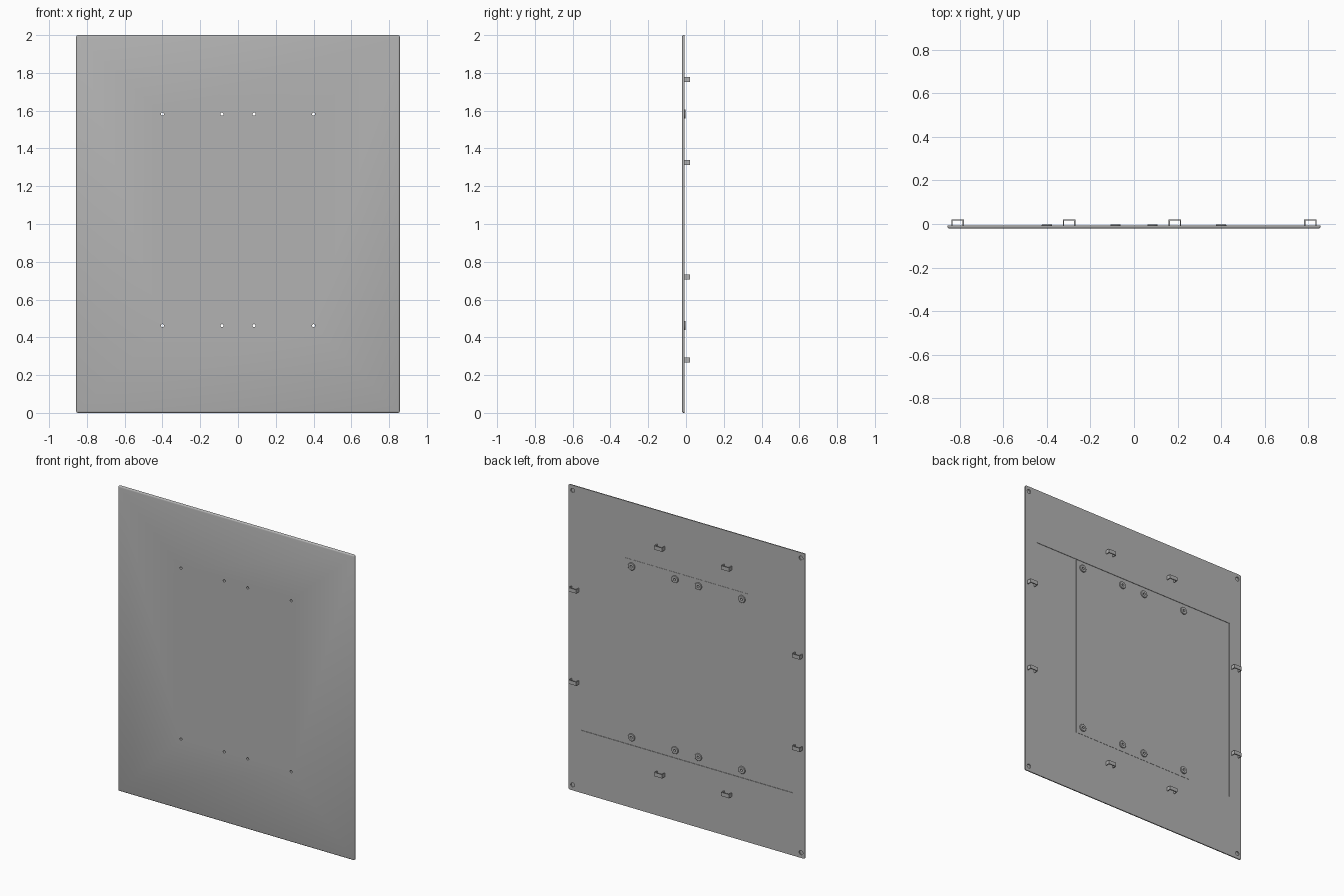
import bpy, bmesh
from math import pi, radians
from mathutils import Matrix, Vector

old = bpy.data.objects.get("Cube")
if old:
    bpy.data.objects.remove(old, do_unlink=True)

grey = bpy.data.materials.new("plain_grey")
grey.use_nodes = True
GREY = (0.45, 0.45, 0.45, 1)
grey.diffuse_color = GREY
grey.node_tree.nodes["Principled BSDF"].inputs["Base Color"].default_value = GREY

FRONT, BACK = -0.021, -0.008
HALF = 0.857


def make(name, bm):
    bmesh.ops.recalc_face_normals(bm, faces=bm.faces)
    mesh = bpy.data.meshes.new(name)
    bm.to_mesh(mesh)
    bm.free()
    mesh.materials.append(grey)
    ob = bpy.data.objects.new(name, mesh)
    bpy.context.collection.objects.link(ob)
    return ob


def box(bm, x, y, z):
    size = [b - a for a, b in (x, y, z)]
    mid = [(a + b) / 2 for a, b in (x, y, z)]
    bmesh.ops.create_cube(bm, size=1, matrix=Matrix.Translation(mid) @ Matrix.Diagonal((*size, 1)))


def cylinder(bm, x, z, r, y0, y1):
    place = Matrix.Translation((x, (y0 + y1) / 2, z)) @ Matrix.Rotation(pi / 2, 4, "X")
    bmesh.ops.create_cone(bm, cap_ends=True, segments=24, radius1=r, radius2=r,
                          depth=y1 - y0, matrix=place)


def combine(target, tool, operation):
    mod = target.modifiers.new(operation, "BOOLEAN")
    mod.operation, mod.solver, mod.object = operation, "EXACT", tool
    bpy.context.view_layer.objects.active = target
    bpy.ops.object.modifier_apply(modifier=mod.name)
    bpy.data.objects.remove(tool, do_unlink=True)


def smooth(ob):
    bpy.ops.object.select_all(action="DESELECT")
    ob.select_set(True)
    bpy.context.view_layer.objects.active = ob
    bpy.ops.object.shade_smooth_by_angle(angle=radians(30))


# Panel with rounded front edges
bm = bmesh.new()
box(bm, (-HALF, HALF), (FRONT, BACK), (0, 2))
rim = [e for e in bm.edges if all(v.co.y < -0.02 for v in e.verts)
       or abs(e.verts[0].co.y - e.verts[1].co.y) > 0.001]
bmesh.ops.bevel(bm, geom=rim, offset=0.009, segments=3, profile=0.5, affect="EDGES")
panel = make("panel", bm)

# Shallow recess in the back, with a raised field in the middle
bm = bmesh.new()
box(bm, (-0.765, 0.765), (BACK - 0.003, 0.01), (0.41, 1.63))
combine(panel, make("recess_cutter", bm), "DIFFERENCE")
bm = bmesh.new()
box(bm, (-0.45, 0.45), (-0.014, BACK - 0.0015), (0.414, 1.626))
combine(panel, make("raised_field", bm), "UNION")

# Through holes for the fasteners and blind holes in the corners
spots = [(x, z) for x in (-0.4, -0.085, 0.085, 0.4) for z in (0.462, 1.582)]
bm = bmesh.new()
for x, z in spots:
    cylinder(bm, x, z, 0.008, -0.04, 0.02)
for x in (-0.828, 0.828):
    for z in (0.035, 1.965):
        cylinder(bm, x, z, 0.014, BACK - 0.007, 0.01)
combine(panel, make("hole_cutter", bm), "DIFFERENCE")
smooth(panel)

# Ring bosses around the through holes
for i, (x, z) in enumerate(spots):
    bm = bmesh.new()
    ring = [(0.008, -0.011), (0.024, -0.011), (0.024, -0.004), (0.022, -0.002), (0.008, -0.002)]
    verts = [bm.verts.new((r, y, 0)) for r, y in ring]
    edges = [bm.edges.new((verts[k - 1], verts[k])) for k in range(len(verts))]
    bmesh.ops.spin(bm, geom=verts + edges, axis=(0, 1, 0), cent=(0, 0, 0),
                   angle=2 * pi, steps=24, use_merge=True)
    boss = make(f"boss_{i + 1}", bm)
    boss.location = (x, 0, z)
    smooth(boss)

# Thin strap loops for cables
W, T, H, TOP = 0.0285, 0.005, 0.0125, 0.021
loops = [(x, z) for x in (-0.81, 0.81) for z in (0.72, 1.325)]
loops += [(x, z) for x in (-0.298, 0.188) for z in (0.28, 1.765)]
for i, (x, z) in enumerate(loops):
    bm = bmesh.new()
    low = BACK - 0.001
    outline = [(-W, low), (-W, TOP), (W, TOP), (W, low),
               (W - T, low), (W - T, TOP - T), (T - W, TOP - T), (T - W, low)]
    face = bm.faces.new([bm.verts.new((px, py, -H)) for px, py in outline])
    new = bmesh.ops.extrude_face_region(bm, geom=[face])["geom"]
    bmesh.ops.translate(bm, vec=Vector((0, 0, 2 * H)),
                        verts=[v for v in new if isinstance(v, bmesh.types.BMVert)])
    loop = make(f"cable_loop_{i + 1}", bm)
    loop.location = (x, 0, z)
